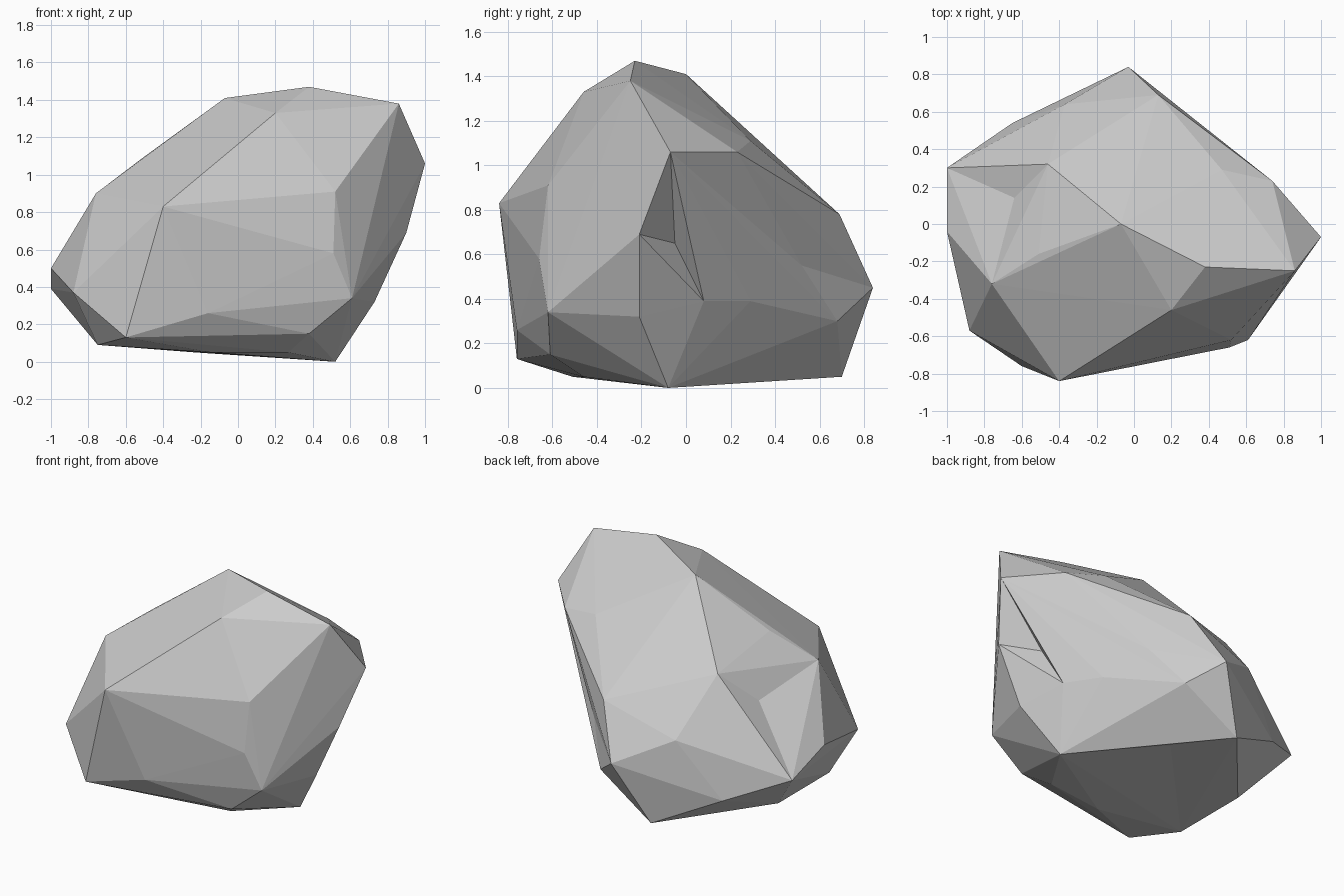
import bpy, bmesh
from mathutils import Vector

if "Cube" in bpy.data.objects:
    bpy.data.objects.remove(bpy.data.objects["Cube"])

# Corners of the boulder, by region
upper = [(.38, -.23, 1.47), (-.07, 0, 1.41), (.86, -.25, 1.38), (.2, -.46, 1.33),
         (-.51, -.16, 1.09), (-.46, .32, .97), (.47, .29, 1.11), (.74, .23, 1.06),
         (1, -.07, 1.06), (-.76, -.32, .9)]
front = [(-.4, -.84, .83), (.52, -.62, .91), (.51, -.66, .58), (.61, -.62, .34),
         (-.16, -.76, .26), (.38, -.61, .15), (-.6, -.76, .13), (-.88, -.57, .37)]
sides = [(.9, -.21, .69), (.73, -.21, .32), (.69, -.05, .65), (.63, .08, .39),
         (.49, .29, .39), (-1, -.04, .5), (-1, .3, .39), (-.64, .14, .77)]
back = [(.13, .69, .78), (.32, .52, .55), (-.03, .84, .45), (.16, .68, .3),
        (-.37, .64, .62), (-.65, .54, .25)]
base = [(.52, -.08, 0), (.27, -.46, .05), (-.14, -.51, .05), (-.75, -.45, .09),
        (-.75, .09, .09), (.02, .37, .05), (-.23, .7, .05)]
points = [Vector(p) for p in upper + front + sides + back + base]
centre = Vector((0, 0, .65))
push = [1.0] * len(points)

# Wrap a hull; dented corners are pushed out until they join it, then put back
for step in range(60):
    bm = bmesh.new()
    for p, s in zip(points, push):
        bm.verts.new(centre + (p - centre) * s)
    bm.verts.index_update()
    bmesh.ops.convex_hull(bm, input=bm.verts[:], use_existing_faces=False)
    bm.verts.ensure_lookup_table()
    lost = [i for i, v in enumerate(bm.verts) if not v.link_faces]
    if not lost:
        break
    for i in lost:
        push[i] *= 1.015
    bm.free()
for v, p in zip(bm.verts, points):
    v.co = p
bmesh.ops.recalc_face_normals(bm, faces=bm.faces[:])

mesh = bpy.data.meshes.new("boulder")
bm.to_mesh(mesh)
bm.free()
boulder = bpy.data.objects.new("boulder", mesh)
bpy.context.collection.objects.link(boulder)
